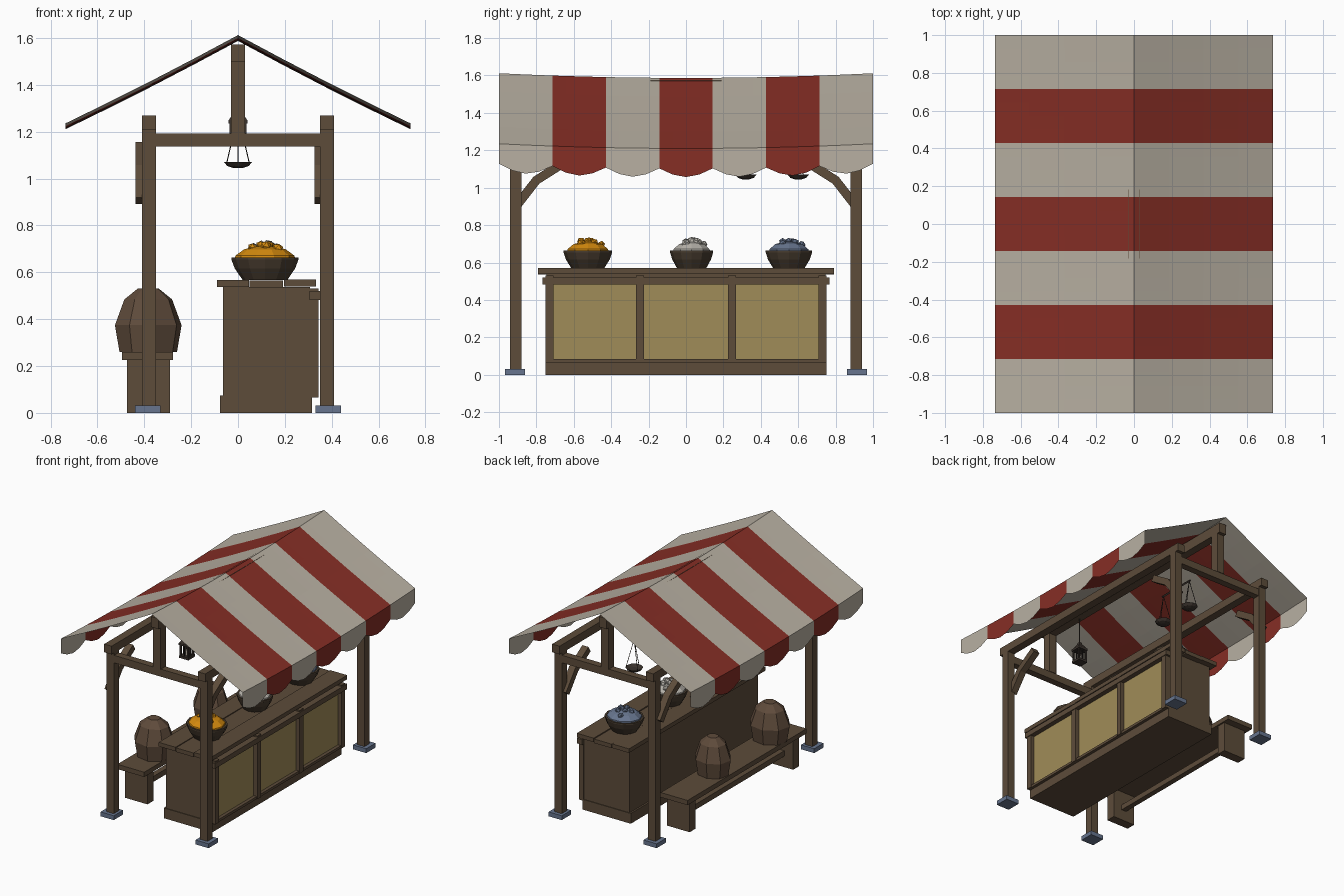
import bpy, bmesh, math, random
from mathutils import Vector, Matrix

if "Cube" in bpy.data.objects:
    bpy.data.objects.remove(bpy.data.objects["Cube"])

random.seed(4)


def mat(name, r, g, b):
    lin = [((c / 255 + 0.055) / 1.055) ** 2.4 for c in (r, g, b)]
    m = bpy.data.materials.new(name)
    m.diffuse_color = (*lin, 1)
    m.use_nodes = True
    m.node_tree.nodes["Principled BSDF"].inputs["Base Color"].default_value = m.diffuse_color
    return m


WOOD = mat("brown wood", 93, 76, 58)
CLOTH = mat("off white cloth", 184, 176, 162)
RED = mat("red cloth", 134, 46, 37)
PANEL = mat("straw panel", 160, 140, 88)
GOLD = mat("golden goods", 212, 138, 14)
PALE = mat("pale goods", 182, 178, 170)
SLATE = mat("slate blue", 103, 117, 142)
BOWL = mat("dark bowl wood", 72, 60, 47)
METAL = mat("dark iron", 58, 50, 44)
SACK = mat("sack brown", 95, 75, 59)


def finish(name, bm, *mats):
    me = bpy.data.meshes.new(name)
    bm.to_mesh(me)
    bm.free()
    for m in mats:
        me.materials.append(m)
    ob = bpy.data.objects.new(name, me)
    bpy.context.collection.objects.link(ob)
    return ob


def box(name, x, y, z, m=WOOD):
    """Box from (min, max) pairs."""
    bm = bmesh.new()
    bmesh.ops.create_cube(bm, size=1)
    for v in bm.verts:
        v.co = [a + (c + 0.5) * (b - a) for c, (a, b) in zip(v.co, (x, y, z))]
    return finish(name, bm, m)


def cbox(name, cx, cy, z, sx, sy, m=WOOD):
    return box(name, (cx - sx / 2, cx + sx / 2), (cy - sy / 2, cy + sy / 2), z, m)


def rod(name, a, b, r, m=METAL, sides=4):
    a, b = Vector(a), Vector(b)
    bm = bmesh.new()
    M = Matrix.Translation((a + b) / 2) @ (b - a).to_track_quat('Z', 'Y').to_matrix().to_4x4()
    bmesh.ops.create_cone(bm, cap_ends=True, segments=sides, radius1=r, radius2=r,
                          depth=(b - a).length, matrix=M)
    return finish(name, bm, m)


def lathe(name, profile, loc, m, sides=10, sx=1, sy=1, turn=0.0):
    """Closed low-poly turned shape from (radius, z) points."""
    bm = bmesh.new()
    rings = []
    for r, z in profile:
        rings.append([bm.verts.new((loc[0] + sx * r * math.cos(turn + math.tau * i / sides),
                                    loc[1] + sy * r * math.sin(turn + math.tau * i / sides),
                                    loc[2] + z)) for i in range(sides)])
    for a, b in zip(rings, rings[1:]):
        for i in range(sides):
            j = (i + 1) % sides
            bm.faces.new((a[i], a[j], b[j], b[i]))
    bm.faces.new(rings[0][::-1])
    bm.faces.new(rings[-1])
    return finish(name, bm, m)


# Striped canopy: one sagging sheet with scalloped valances
def roof_z(x, y):
    t = abs(x) / 0.737
    return 1.612 - 0.377 * t - 0.006 * math.sin(math.pi * t) - 0.025 * (1 - y * y)


STRIPES, SEG, NX = 7, 4, 4
bm = bmesh.new()
rows = []
for k in range(STRIPES * SEG + 1):
    y = -1 + 2 * k / (STRIPES * SEG)
    drop = 0.107 + 0.046 * math.sin(math.pi * (k % SEG) / SEG)
    row = [(x, y, roof_z(x, y)) for x in (0.737 * i / NX for i in range(-NX, NX + 1))]
    low = roof_z(0.737, y) - drop
    row = [(-0.737, y, low)] + row + [(0.737, y, low)]
    rows.append([bm.verts.new(p) for p in row])
for k, (a, b) in enumerate(zip(rows, rows[1:])):
    for i in range(len(a) - 1):
        f = bm.faces.new((a[i], a[i + 1], b[i + 1], b[i]))
        f.material_index = (k // SEG) % 2
finish("striped_canopy", bm, CLOTH, RED)

# Posts, footings, end frames
for sx in (-1, 1):
    for sy in (-1, 1):
        cbox("post", sx * 0.38, sy * 0.91, (0.02, 1.21), 0.06, 0.06)
        cbox("footing", sx * 0.385, sy * 0.913, (0, 0.032), 0.107, 0.107, SLATE)
    cbox("eave_beam", sx * 0.38, 0, (1.21, 1.27), 0.06, 1.93)
for sy in (-1, 1):
    cbox("tie_beam", 0, sy * 0.91, (1.137, 1.192), 0.76, 0.052)
    cbox("king_post", 0, sy * 0.91, (1.192, 1.50), 0.06, 0.06)
cbox("ridge_beam", 0, 0, (1.497, 1.573), 0.06, 1.93)

# Bent braces between posts and eave beams
path = [(-0.905, 0.905), (-0.80, 1.04), (-0.65, 1.135)]
norm = [(-0.79, 0.61), (-0.66, 0.75), (-0.53, 0.85)]
for cx in (-0.412, 0.352):
    for sy in (-1, 1):
        bm = bmesh.new()
        rings = []
        for (y, z), (ny, nz) in zip(path, norm):
            rings.append([bm.verts.new((cx + dx * 0.025, sy * (y + d * ny * 0.024), z + d * nz * 0.024))
                          for dx, d in ((-1, -1), (1, -1), (1, 1), (-1, 1))])
        for a, b in zip(rings, rings[1:]):
            for i in range(4):
                bm.faces.new((a[i], a[(i + 1) % 4], b[(i + 1) % 4], b[i]))
        bm.faces.new(rings[0])
        bm.faces.new(rings[-1])
        bmesh.ops.recalc_face_normals(bm, faces=bm.faces)
        finish("brace", bm, WOOD)

# Counter: carcass, plinth, plank top, framed panels on the customer side
box("counter_body", (-0.064, 0.308), (-0.745, 0.745), (0.07, 0.538))
box("counter_plinth", (-0.077, 0.316), (-0.75, 0.75), (0, 0.075))
for x0, x1, dz in ((-0.09, 0.046, 0), (0.05, 0.192, -0.003), (0.196, 0.333, 0.002)):
    box("counter_plank", (x0, x1), (-0.79, 0.79), (0.538 + dz, 0.568 + dz))
for c in (-0.73, -0.245, 0.245, 0.73):
    box("panel_stile", (0.306, 0.344), (c - 0.021, c + 0.021), (0.066, 0.53))
box("panel_top_rail", (0.306, 0.35), (-0.766, 0.766), (0.482, 0.52))
box("panel_bottom_rail", (0.306, 0.338), (-0.75, 0.75), (0.066, 0.085))
for c in (-0.4875, 0, 0.4875):
    box("counter_panel", (0.306, 0.314), (c - 0.225, c + 0.225), (0.08, 0.485), PANEL)

# Bowls heaped with goods
for cy, r, goods in ((-0.525, 0.130, GOLD), (0.03, 0.115, PALE), (0.55, 0.124, SLATE)):
    loc = (0.115, cy, 0.566)
    lathe("bowl", [(0.66 * r, 0), (0.9 * r, 0.05), (r, 0.088), (r, 0.098), (0.9 * r, 0.098), (0.85 * r, 0.085)],
          loc, BOWL, 12, sx=1.1)
    lathe("goods_heap", [(0.91 * r, 0.085), (0.88 * r, 0.105), (0.62 * r, 0.132), (0.25 * r, 0.145)],
          loc, goods, 10, sx=1.1)
    for i in range(7):
        a = i * 2.4
        d = r * (0.12 + 0.075 * i)
        bm = bmesh.new()
        M = (Matrix.Translation((0.115 + d * math.cos(a), cy + d * math.sin(a), 0.715 - 0.06 * (d / r) ** 2))
             @ Matrix.Rotation(random.uniform(0, 3), 4, (1, random.random(), 0.5)))
        bmesh.ops.create_icosphere(bm, subdivisions=1, radius=random.uniform(0.019, 0.026), matrix=M)
        finish("goods_lump", bm, goods)

# Bench behind the counter, with two sacks
box("bench_seat", (-0.496, -0.278), (-0.69, 0.69), (0.225, 0.26))
for sy in (-1, 1):
    cbox("bench_leg", -0.382, sy * 0.6, (0, 0.226), 0.184, 0.07)
cbox("bench_stretcher", -0.382, 0, (0.08, 0.12), 0.04, 1.16)
for cy, s in ((-0.425, 1.0), (0.235, 0.9)):
    lathe("sack", [(0.125 * s, 0), (0.145 * s, 0.115), (0.104 * s, 0.225), (0.045 * s, 0.272)],
          (-0.383, cy, 0.259), SACK, 8, sy=0.9, turn=0.2)

# Balance scales hung from the ridge
SY = 0.46
rod("scale_hanger", (0, SY, 1.27), (0, SY, 1.50), 0.006)
rod("scale_arm", (0, SY - 0.15, 1.275), (0, SY + 0.15, 1.275), 0.009)
for s in (-0.14, 0.14):
    lathe("scale_pan", [(0.02, 0), (0.045, 0.008), (0.06, 0.025), (0.054, 0.025), (0.03, 0.013)],
          (0, SY + s, 1.045), METAL, 10)
    for i in range(3):
        a = math.tau * i / 3 + math.pi / 6
        rod("pan_chain", (0.055 * math.cos(a), SY + s + 0.055 * math.sin(a), 1.068),
            (0, SY + s, 1.275), 0.0025, sides=3)

# Lantern hung from the ridge
LY = -0.59
rod("lantern_hanger", (0, LY, 1.29), (0, LY, 1.50), 0.005)
cbox("lantern_base", 0, LY, (1.14, 1.157), 0.075, 0.075, METAL)
cbox("lantern_top_rim", 0, LY, (1.235, 1.25), 0.08, 0.08, METAL)
lathe("lantern_cap", [(0.055, 0), (0.018, 0.038), (0.014, 0.052)], (0, LY, 1.25), METAL, 4, turn=math.pi / 4)
for dx in (-1, 0, 1):
    for dy in (-1, 0, 1):
        if dx or dy:
            w = 0.011 if dx and dy else 0.006
            cbox("lantern_bar", dx * 0.03, LY + dy * 0.03, (1.15, 1.24), w, w, METAL)
lathe("lantern_candle", [(0.01, 0), (0.01, 0.04)], (0, LY, 1.155), CLOTH, 6)
